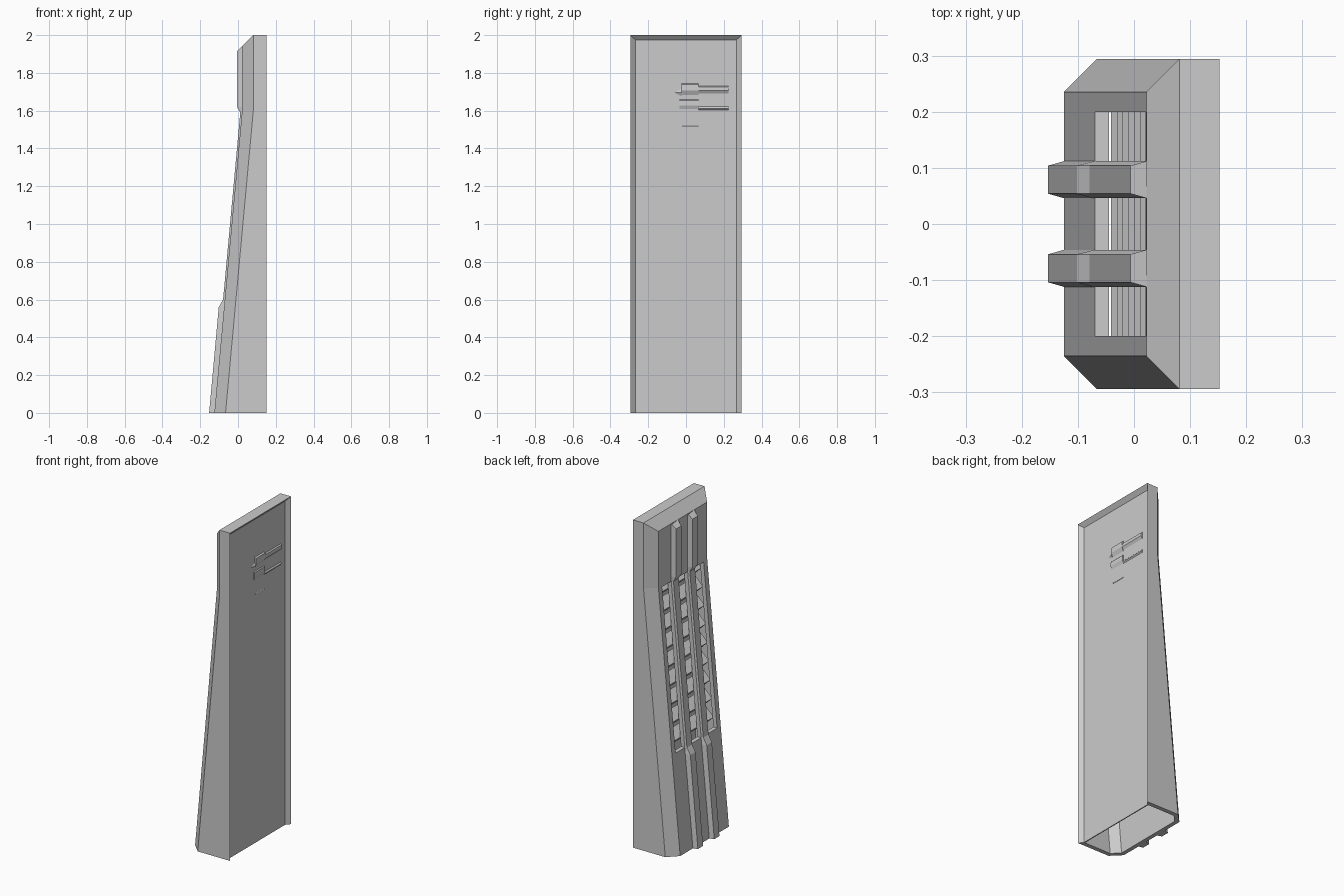
import bpy, bmesh
from mathutils import Vector

cube = bpy.data.objects.get("Cube")
if cube:
    bpy.data.objects.remove(cube, do_unlink=True)

grey = bpy.data.materials.new("light_grey")
grey.use_nodes = True
grey.diffuse_color = (0.6, 0.6, 0.6, 1)
grey.node_tree.nodes["Principled BSDF"].inputs["Base Color"].default_value = (0.6, 0.6, 0.6, 1)

SLOPE = 0.147 / 1.6


def plate_x(z):
    """Depth of the sloping back plate at a height."""
    return -0.125 + SLOPE * min(z, 1.6)


def finish(name, bm):
    bmesh.ops.recalc_face_normals(bm, faces=bm.faces)
    mesh = bpy.data.meshes.new(name)
    bm.to_mesh(mesh)
    bm.free()
    mesh.materials.append(grey)
    ob = bpy.data.objects.new(name, mesh)
    bpy.context.collection.objects.link(ob)
    return ob


def prism(name, sections):
    """Solid between cross-sections that have equal numbers of points."""
    bm = bmesh.new()
    rings = [[bm.verts.new(p) for p in s] for s in sections]
    n = len(rings[0])
    for a, b in zip(rings, rings[1:]):
        for i in range(n):
            j = (i + 1) % n
            bm.faces.new((a[i], a[j], b[j], b[i]))
    bm.faces.new(rings[0])
    bm.faces.new(rings[-1])
    return finish(name, bm)


def extrude_y(name, profile, y0, y1):
    return prism(name, [[(x, y, z) for x, z in profile] for y in (y0, y1)])


# Hollow casing: outer and inner skins, open at the base and the flat face
def skin(bm, rim, side, plate, y_side, y_plate, z_top, z_plate):
    levels = []
    for k, z in enumerate((0, 1.6, z_top)):
        zp = z_plate if k == 2 else z
        dx = plate_x(z)
        half = [(rim, y_side, z), (dx + side, y_side, z), (dx + plate, y_plate, zp)]
        pts = [(x, -y, h) for x, y, h in half] + half[::-1]
        levels.append([bm.verts.new(p) for p in pts])
    for a, b in zip(levels, levels[1:]):
        for i in range(5):
            bm.faces.new((a[i], a[i + 1], b[i + 1], b[i]))
    t = levels[2]
    bm.faces.new((t[0], t[1], t[4], t[5]))
    bm.faces.new((t[1], t[2], t[3], t[4]))
    return levels


bm = bmesh.new()
outer = skin(bm, 0.152, 0.059, 0, 0.294, 0.235, 2.0, 1.942)
inner = skin(bm, 0.130, 0.069, 0.025, 0.268, 0.224, 1.975, 1.93)
for i in range(5):
    bm.faces.new((outer[0][i], outer[0][i + 1], inner[0][i + 1], inner[0][i]))
for c in (0, 5):
    for k in (0, 1):
        bm.faces.new((outer[k][c], outer[k + 1][c], inner[k + 1][c], inner[k][c]))
bm.faces.new((outer[2][0], outer[2][5], inner[2][5], inner[2][0]))
casing = finish("casing", bm)

# Three window openings in the sloping plate
for i, (y0, y1) in enumerate(((-0.2, -0.112), (-0.046, 0.046), (0.112, 0.2))):
    lo, hi = plate_x(0.6), plate_x(1.59)
    cutter = extrude_y("window_cutter_%d" % (i + 1),
                       [(lo - 0.04, 0.6), (lo + 0.06, 0.6), (hi + 0.06, 1.59), (hi - 0.04, 1.59)], y0, y1)
    cutter.hide_render = True
    cutter.hide_set(True)
    cutter.display_type = 'WIRE'
    mod = casing.modifiers.new("window", 'BOOLEAN')
    mod.operation = 'DIFFERENCE'
    mod.solver = 'EXACT'
    mod.object = cutter

# Recessed flat panel
extrude_y("flat_panel", [(0.124, 0), (0.130, 0), (0.130, 1.975), (0.124, 1.975)], -0.268, 0.268)

# Two raised ribs, thinner where they pass between the windows
rib_line = [(-0.153, 0), (-0.102, 0.56), (-0.079, 0.6), (0.012, 1.59), (-0.006, 1.62), (-0.006, 1.914)]
for name, yc in (("left_rib", 0.079), ("right_rib", -0.079)):
    sections = []
    for x, z in rib_line:
        zb = 1.942 if z > 1.9 else z
        xb = plate_x(z)
        sections.append([(xb + 0.012, yc - 0.033, zb), (xb, yc - 0.033, zb), (x, yc - 0.025, z),
                         (x, yc + 0.025, z), (xb, yc + 0.033, zb), (xb + 0.012, yc + 0.033, zb)])
    prism(name, sections)

# Louvre slats behind the windows
COUNT = 9
pitch = 1.0 / COUNT
for i in range(COUNT):
    z = 0.6 + pitch * (i + 0.5)
    x = plate_x(z)
    extrude_y("louvre_%d" % (i + 1),
              [(x + 0.024, z), (x + 0.075, z + pitch * 0.45), (x + 0.075, z - pitch * 0.45)], -0.21, 0.21)


# Low relief fitting on the flat panel
def relief(name, y0, y1, z0, z1, height):
    x = 0.129
    zm = z0 + (z1 - z0) * 0.4
    extrude_y(name, [(x, z0), (x + height, zm), (x + height * 0.8, z1 - 0.006), (x, z1)], y0, y1)


relief("fitting_upper_block", -0.025, 0.065, 1.68, 1.745, 0.012)
relief("fitting_lower_block", -0.035, 0.065, 1.605, 1.66, 0.008)
relief("fitting_upper_bar", 0.065, 0.225, 1.688, 1.732, 0.010)
relief("fitting_lower_bar", 0.065, 0.225, 1.603, 1.622, 0.007)
relief("fitting_small_ridge", -0.02, 0.065, 1.515, 1.523, 0.004)
prism("fitting_point", [[(0.129, -0.025, 1.675), (0.138, -0.025, 1.695), (0.129, -0.025, 1.715)],
                        [(0.129, -0.06, 1.693), (0.131, -0.06, 1.695), (0.129, -0.06, 1.697)]])
